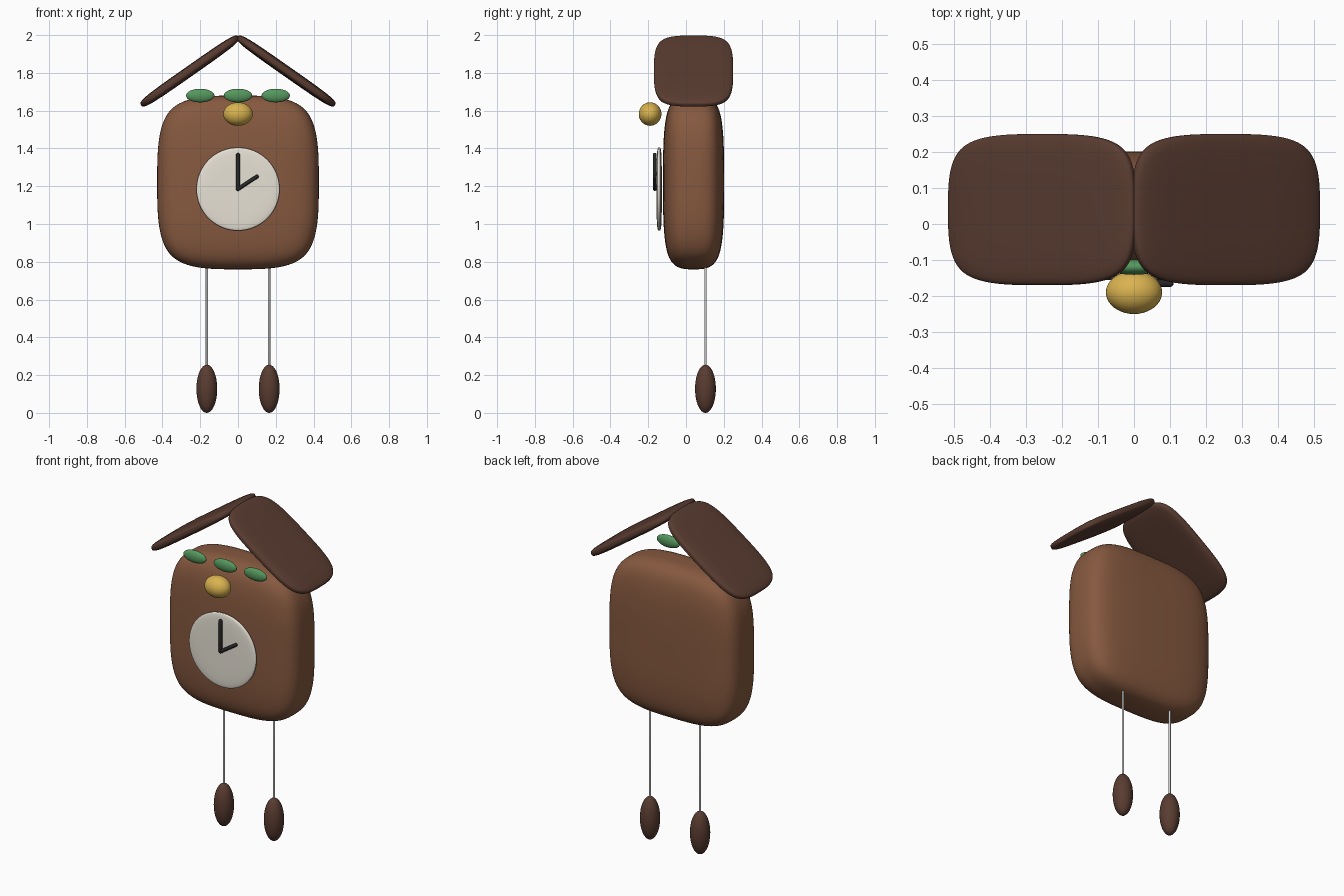
import bpy, bmesh, math
from mathutils import Matrix, Vector

if "Cube" in bpy.data.objects:
    bpy.data.objects.remove(bpy.data.objects["Cube"])


def material(name, rgb):
    m = bpy.data.materials.new(name)
    m.diffuse_color = (*rgb, 1)
    m.use_nodes = True
    m.node_tree.nodes["Principled BSDF"].inputs["Base Color"].default_value = m.diffuse_color
    return m


WOOD = material("wood", (0.24, 0.10, 0.05))
DARK = material("dark_wood", (0.10, 0.045, 0.03))
CREAM = material("cream", (0.80, 0.76, 0.67))
BLACK = material("black", (0.02, 0.02, 0.02))
GOLD = material("gold", (0.70, 0.45, 0.08))
GREEN = material("green", (0.09, 0.31, 0.11))


def finish(bm, name, mat, matrix):
    bmesh.ops.recalc_face_normals(bm, faces=bm.faces)
    for f in bm.faces:
        f.smooth = True
    me = bpy.data.meshes.new(name)
    bm.to_mesh(me)
    bm.free()
    ob = bpy.data.objects.new(name, me)
    ob.matrix_world = matrix
    bpy.context.collection.objects.link(ob)
    if mat:
        me.materials.append(mat)
    return ob


def soft_box(name, centre, half, mat, tilt=0.0):
    """Rounded pillow-like box: a gridded cube with subdivision."""
    bm = bmesh.new()
    bmesh.ops.create_cube(bm, size=2)
    bmesh.ops.subdivide_edges(bm, edges=bm.edges[:], cuts=1, use_grid_fill=True)
    bmesh.ops.scale(bm, vec=half, verts=bm.verts)
    ob = finish(bm, name, mat, Matrix.Translation(centre) @ Matrix.Rotation(tilt, 4, 'Y'))
    mod = ob.modifiers.new("round", 'SUBSURF')
    mod.levels = mod.render_levels = 4


def ellipsoid(name, centre, half, mat):
    bm = bmesh.new()
    bmesh.ops.create_uvsphere(bm, u_segments=40, v_segments=24, radius=1)
    bmesh.ops.scale(bm, vec=half, verts=bm.verts)
    finish(bm, name, mat, Matrix.Translation(centre))


def capsule(name, a, b, r, mat):
    """Round-ended rod from a to b."""
    a, b = Vector(a), Vector(b)
    bm = bmesh.new()
    bmesh.ops.create_uvsphere(bm, u_segments=20, v_segments=13, radius=r)
    length = (b - a).length
    for v in bm.verts:
        if v.co.z > 0:
            v.co.z += length
    finish(bm, name, mat, Matrix.Translation(a) @ (b - a).to_track_quat('Z', 'Y').to_matrix().to_4x4())


# Case
soft_box("clock_case", (0, 0.04, 1.22), (0.428, 0.162, 0.46), WOOD)

# Two roof panels meeting at the ridge
for s, side in ((-1, "left"), (1, "right")):
    soft_box(f"roof_panel_{side}", (s * 0.255, 0.04, 1.81), (0.315, 0.21, 0.028),
             DARK, s * math.radians(35))

# Dial: thin disc with rounded rim
bm = bmesh.new()
bmesh.ops.create_uvsphere(bm, u_segments=64, v_segments=32, radius=1)
for v in bm.verts:
    r = math.hypot(v.co.x, v.co.y)
    k = (r ** 4 + abs(v.co.z) ** 4) ** -0.25
    v.co = Vector((v.co.x * 0.22, v.co.y * 0.22, v.co.z * 0.014)) * k
finish(bm, "dial", CREAM, Matrix.Translation((0, -0.142, 1.185)) @ Matrix.Rotation(math.pi / 2, 4, 'X'))

# Hands
capsule("minute_hand", (0, -0.165, 1.185), (0, -0.165, 1.367), 0.01, BLACK)
capsule("hour_hand", (0, -0.165, 1.185), (0.1, -0.165, 1.251), 0.01, BLACK)

# Bird and leaves
ellipsoid("bird", (0, -0.19, 1.582), (0.078, 0.06, 0.062), GOLD)
for i, x in enumerate((-0.2, 0, 0.2)):
    ellipsoid(f"leaf_{i + 1}", (x, -0.12, 1.68), (0.075, 0.021, 0.036), GREEN)

# Hanging chains and weights
for x, side in ((-0.165, "left"), (0.165, "right")):
    capsule(f"chain_{side}", (x, 0.103, 0.2), (x, 0.103, 0.85), 0.006, None)
    ellipsoid(f"weight_{side}", (x, 0.103, 0.1275), (0.055, 0.055, 0.1275), DARK)
